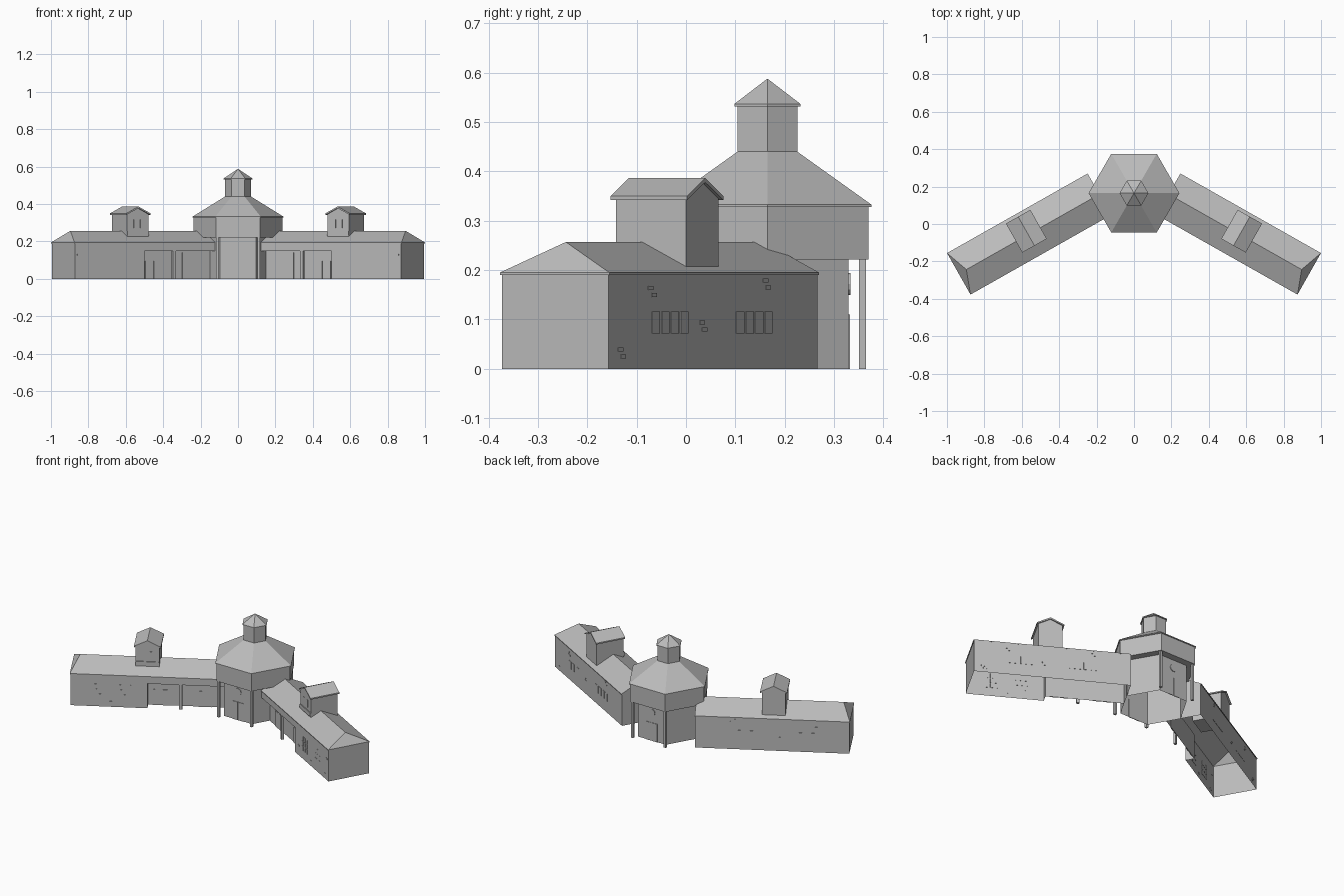
import bpy, bmesh, math, random
from mathutils import Matrix, Vector

random.seed(4)
cube = bpy.data.objects.get("Cube")
if cube:
    bpy.data.objects.remove(cube, do_unlink=True)

stone = bpy.data.materials.new("grey stone")
stone.use_nodes = True
GREY = (0.5, 0.5, 0.5, 1)
stone.diffuse_color = GREY
stone.node_tree.nodes["Principled BSDF"].inputs["Base Color"].default_value = GREY

HUB_Y = 0.165                                        # centre of the six-sided hall
WING = Matrix.Rotation(math.radians(-29.5), 4, "Z")  # local x runs along the wing
HUB = Matrix.Translation((0, HUB_Y, 0))


def finish(name, bm, frame, mirror=False):
    bmesh.ops.remove_doubles(bm, verts=bm.verts, dist=1e-5)
    bm.transform(frame)
    mesh = bpy.data.meshes.new(name)
    bm.to_mesh(mesh)
    bm.free()
    mesh.materials.append(stone)
    obj = bpy.data.objects.new(name, mesh)
    bpy.context.collection.objects.link(obj)
    if mirror:
        mod = obj.modifiers.new("Mirror", "MIRROR")
        mod.use_mirror_merge = False
    return obj


def loft(name, loops, frame, mirror=False, caps=False):
    """Skin a series of closed loops with equal point counts."""
    bm = bmesh.new()
    rings = [[bm.verts.new(p) for p in loop] for loop in loops]
    n = len(rings[0])
    for a, b in zip(rings, rings[1:]):
        for i in range(n):
            j = (i + 1) % n
            bm.faces.new((a[i], a[j], b[j], b[i]))
    if caps:
        bm.faces.new(rings[0][::-1])
        bm.faces.new(rings[-1])
        bmesh.ops.recalc_face_normals(bm, faces=bm.faces)
    bmesh.ops.remove_doubles(bm, verts=bm.verts, dist=1e-5)
    return finish(name, bm, frame, mirror)


def boxes(name, items, frame, mirror=False):
    """Boxes given as (centre, size)."""
    bm = bmesh.new()
    for centre, size in items:
        bmesh.ops.create_cube(bm, size=1, matrix=Matrix.Translation(centre) @ Matrix.Diagonal((*size, 1)))
    return finish(name, bm, frame, mirror)


def hexagon(r, z):
    return [(r * math.cos(i * math.pi / 3), r * math.sin(i * math.pi / 3), z) for i in range(6)]


def at_height(points, z):
    return [(x, y, z) for x, y in points]


# Central hall, overhanging drum, roof and cupola
for name, profile in {
    "hall_walls": [(0.19, 0), (0.19, 0.222)],
    "hall_drum": [(0.19, 0.222), (0.237, 0.222), (0.237, 0.328)],
    "hall_roof": [(0.235, 0.328), (0.243, 0.328), (0.243, 0.333), (0.07, 0.44)],
    "cupola_walls": [(0.07, 0.44), (0.07, 0.533)],
    "cupola_roof": [(0.068, 0.532), (0.077, 0.532), (0.077, 0.537), (0, 0.588)],
}.items():
    loft(name, [hexagon(r, z) for r, z in profile], HUB)

# Posts under the drum corners
boxes("hall_posts", [((0.222 * math.cos(math.radians(a)), 0.222 * math.sin(math.radians(a)), 0.111),
                      (0.014, 0.014, 0.222)) for a in (60, 120, 240, 300)], HUB)

# Double door and round window on the front and back of the hall
bm = bmesh.new()
for side in (-1, 1):
    y = side * 0.1655
    for x in (-0.02, 0.02):
        bmesh.ops.create_cube(bm, size=1, matrix=Matrix.Translation((x, y, 0.055))
                              @ Matrix.Diagonal((0.036, 0.004, 0.11, 1)))
    bmesh.ops.create_cone(bm, cap_ends=True, segments=12, radius1=0.022, radius2=0.022, depth=0.005,
                          matrix=Matrix.Translation((0, y, 0.172)) @ Matrix.Rotation(math.pi / 2, 4, "X"))
finish("hall_doors_and_round_windows", bm, HUB)

# Wing layout in its own frame
U0, U1, PORCH = 0.083, 0.943, 0.515
MID, HALF, DEPTH = 0.2295, 0.124, 0.05
FRONT, BACK, RECESS = MID - HALF, MID + HALF, MID - HALF + DEPTH

# Lower walls with the porch recess, then the band above
plan = [(U0, RECESS), (PORCH, RECESS), (PORCH, FRONT), (U1, FRONT), (U1, BACK), (U0, BACK)]
loft("wing_walls", [at_height(plan, 0), at_height(plan, 0.15)], WING, True)
band = [(U0, FRONT), (U1, FRONT), (U1, BACK), (U0, BACK)]
loft("wing_upper_walls", [at_height(band, 0.15), at_height(band, 0.192)], WING, True)
boxes("porch_ceiling", [(((U0 + PORCH) / 2, (FRONT + RECESS) / 2, 0.152),
                         (PORCH - U0 - 0.002, DEPTH - 0.002, 0.004))], WING, True)
boxes("porch_post", [((0.33, FRONT + 0.008, 0.075), (0.018, 0.014, 0.15))], WING, True)

# Wing roof: gable at the hall, hip at the far end
E = 0.0035
eave = [(U0, FRONT - E), (U1 + E, FRONT - E), (U1 + E, BACK + E), (U0, BACK + E)]
ridge = [(U0, MID), (0.9, MID), (0.9, MID), (U0, MID)]
loft("wing_roof", [at_height(eave, 0.19), at_height(eave, 0.195), at_height(ridge, 0.257)], WING, True)

# Porch doors in pairs with a thin frame
doors = []
for u in (0.205, 0.441):
    doors.append(((u, RECESS, 0.07), (0.1, 0.004, 0.14)))
    doors += [((u + s * 0.026, RECESS - 0.002, 0.048), (0.034, 0.005, 0.095)) for s in (-1, 1)]
boxes("porch_doors", doors, WING, True)

# Barred windows, front and back
panes = []
for u in (0.638, 0.802):
    for col in (-1, 0, 1):
        for row in range(3):
            panes.append(((u + col * 0.026, FRONT, 0.064 + row * 0.03), (0.014, 0.003, 0.026)))
for u in (0.345, 0.691):
    for col in range(4):
        panes.append(((u + (col - 1.5) * 0.039, BACK, 0.094), (0.032, 0.003, 0.045)))
boxes("wing_windows", panes, WING, True)

# Scattered proud stones
stones = []
for u, z in ((0.29, 0.165), (0.55, 0.08), (0.76, 0.15), (0.88, 0.025)):
    for step in (0, 1):
        spot = u + 0.012 * step + random.uniform(-0.004, 0.004)
        stones.append(((spot, BACK, z + 0.014 * step), (0.02, 0.003, 0.008)))
for u, z in ((0.56, 0.06), (0.72, 0.03), (0.9, 0.03), (0.92, 0.13)):
    stones.append(((u, FRONT, z), (0.016, 0.003, 0.008)))
boxes("wall_stones", stones, WING, True)

# Gabled tower riding on each wing roof
TU, TV, TW, TL = 0.52, 0.25, 0.066, 0.082
section = [(-TW, 0.2), (TW, 0.2), (TW, 0.345), (0, 0.378), (-TW, 0.345)]
loft("tower_walls", [[(TU + u, TV + s * TL, z) for u, z in section] for s in (-1, 1)], WING, True, True)
W = TW + 0.009
chevron = [(-W, 0.342), (0, 0.378), (W, 0.342), (W, 0.35), (0, 0.387), (-W, 0.35)]
loft("tower_roof", [[(TU + u, TV + s * (TL + 0.007), z) for u, z in chevron] for s in (-1, 1)], WING, True, True)

# Tower window slits and the sill band at its front foot
slits = [((TU + u, TV - TL, 0.295), (0.012, 0.004, 0.045)) for u in (-0.02, 0.02)]
slits.append(((TU, TV - TL - 0.001, 0.245), (0.134, 0.008, 0.024)))
boxes("tower_slits", slits, WING, True)
